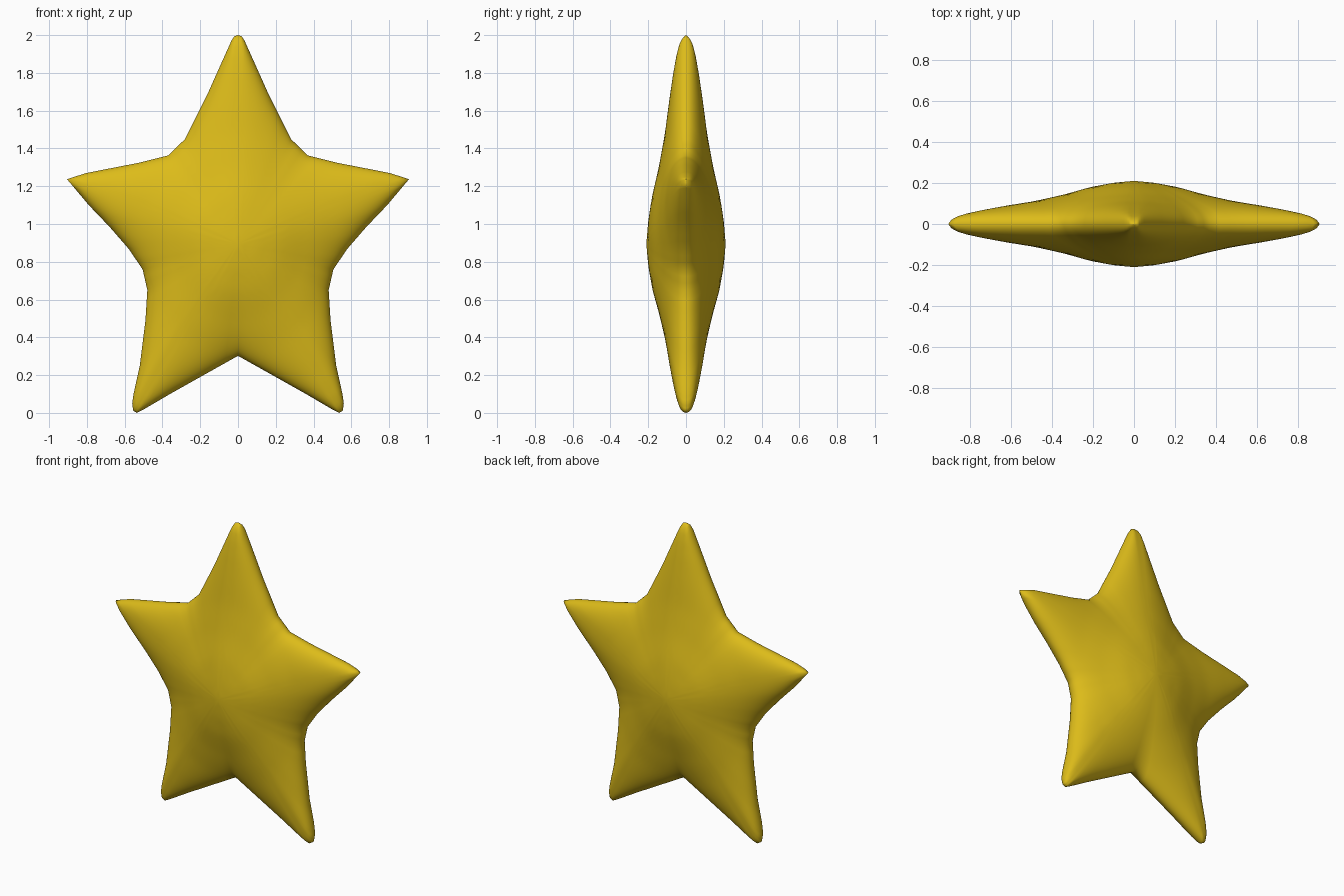
import bpy, bmesh, math

if "Cube" in bpy.data.objects:
    bpy.data.objects.remove(bpy.data.objects["Cube"])

CZ, SX, TIP = 0.895, 0.86, 1.105     # centre height, sideways squash, arm length

# Right half of the outline, from top tip to bottom notch (x, z)
half = [(0, 2.0), (0.02, 1.993), (0.035, 1.97), (0.08, 1.87), (0.165, 1.68), (0.28, 1.45),
        (0.37, 1.363), (0.52, 1.325), (0.70, 1.29), (0.81, 1.268), (0.905, 1.237),
        (0.79, 1.10), (0.68, 0.985), (0.58, 0.87), (0.505, 0.76), (0.48, 0.65),
        (0.49, 0.49), (0.52, 0.25), (0.553, 0.10), (0.56, 0.05), (0.555, 0.012),
        (0.535, 0.0), (0.50, 0.018), (0.36, 0.10), (0.20, 0.19), (0, 0.302)]

# Half thickness along an arm ridge (distance from centre, depth)
ridge = [(0, 0.21), (0.12, 0.20), (0.25, 0.18), (0.4, 0.145), (0.58, 0.112), (0.75, 0.09),
         (0.9, 0.068), (1.0, 0.05), (1.06, 0.034), (1.09, 0.018), (1.105, 0.0)]


def ridge_depth(r):
    for (a, ha), (b, hb) in zip(ridge, ridge[1:]):
        if r <= b:
            return ha + (hb - ha) * (r - a) / (b - a)
    return 0.0


def depth(x, z, s):
    """Rounded arm cross-section: full on the ridge, zero on the outline."""
    r = math.hypot(x / SX, z - CZ)
    s0 = min(r / TIP, s)
    t = (s - s0) / max(1 - s0, 1e-6)
    return ridge_depth(r) * math.sqrt(max(0.0, 1 - t * t))


# Mirror the outline and split each edge in three
loop = half + [(-x, z) for x, z in half[-2:0:-1]]
outline = []
for (x0, z0), (x1, z1) in zip(loop, loop[1:] + loop[:1]):
    for k in range(3):
        outline.append((x0 + (x1 - x0) * k / 3, z0 + (z1 - z0) * k / 3))
n = len(outline)

# Star body: rings from the outline to the centre on both faces
bm = bmesh.new()
RINGS = 24
rim = [bm.verts.new((x, 0, z)) for x, z in outline]
for side in (-1, 1):
    prev = rim
    for i in range(1, RINGS):
        s = math.cos(i / RINGS * math.pi / 2)
        ring = []
        for x, z in outline:
            px, pz = x * s, CZ + (z - CZ) * s
            ring.append(bm.verts.new((px, side * depth(px, pz, s), pz)))
        for j in range(n):
            k = (j + 1) % n
            bm.faces.new((prev[j], prev[k], ring[k], ring[j]))
        prev = ring
    centre = bm.verts.new((0, side * ridge[0][1], CZ))
    for j in range(n):
        bm.faces.new((prev[j], prev[(j + 1) % n], centre))
bmesh.ops.recalc_face_normals(bm, faces=bm.faces)
for f in bm.faces:
    f.smooth = True

mesh = bpy.data.meshes.new("star")
bm.to_mesh(mesh)
bm.free()
star = bpy.data.objects.new("star", mesh)
bpy.context.collection.objects.link(star)

gold = bpy.data.materials.new("gold")
gold.diffuse_color = (0.72, 0.50, 0.01, 1)
gold.use_nodes = True
gold.node_tree.nodes["Principled BSDF"].inputs["Base Color"].default_value = gold.diffuse_color
mesh.materials.append(gold)
